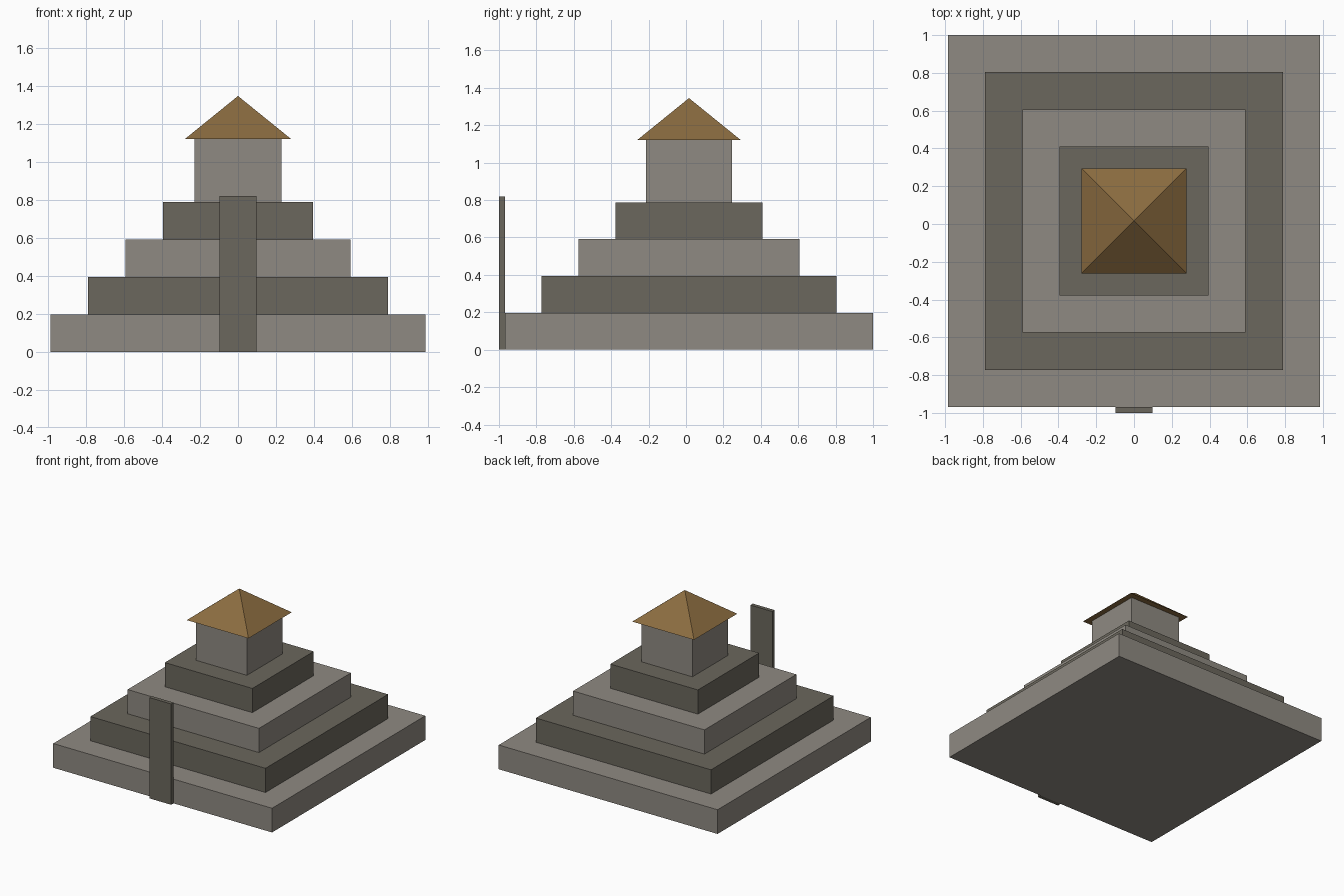
import bpy
import bmesh
from math import pi, sqrt
from mathutils import Matrix

cube = bpy.data.objects.get("Cube")
if cube:
    bpy.data.objects.remove(cube, do_unlink=True)


def material(name, rgb):
    mat = bpy.data.materials.new(name)
    mat.use_nodes = True
    colour = (*rgb, 1)
    mat.diffuse_color = colour
    bsdf = next(n for n in mat.node_tree.nodes if n.type == 'BSDF_PRINCIPLED')
    bsdf.inputs["Base Color"].default_value = colour
    bsdf.inputs["Roughness"].default_value = 0.9
    return mat


light_stone = material("light stone", (0.275, 0.254, 0.223))
dark_stone = material("dark stone", (0.147, 0.136, 0.109))
thatch = material("brown thatch", (0.258, 0.150, 0.051))


def finish(name, bm, mat):
    mesh = bpy.data.meshes.new(name)
    bm.to_mesh(mesh)
    bm.free()
    mesh.materials.append(mat)
    obj = bpy.data.objects.new(name, mesh)
    bpy.context.collection.objects.link(obj)
    return obj


def box(name, half_x, y0, y1, z0, z1, mat):
    bm = bmesh.new()
    place = Matrix.Translation((0, (y0 + y1) / 2, (z0 + z1) / 2))
    size = Matrix.Diagonal((2 * half_x, y1 - y0, z1 - z0, 1))
    bmesh.ops.create_cube(bm, size=1, matrix=place @ size)
    return finish(name, bm, mat)


def square_block(name, half, z0, z1, mat):
    return box(name, half, CENTRE_Y - half, CENTRE_Y + half, z0, z1, mat)


CENTRE_Y = 0.016
STEP = 0.197

# Four stacked terraces in alternating stone
for i in range(4):
    square_block(f"terrace_{i + 1}", STEP * (5 - i), STEP * i, STEP * (i + 1),
                 dark_stone if i % 2 else light_stone)

# Temple room on the top terrace
TOP = STEP * 4
EAVES = 1.12
square_block("temple_room", 0.23, TOP, EAVES, light_stone)

# Four-sided pyramid roof with overhanging eaves
ROOF_HALF, ROOF_HEIGHT = 0.278, 0.225
bm = bmesh.new()
bmesh.ops.create_cone(
    bm, cap_ends=True, segments=4, radius1=ROOF_HALF * sqrt(2), radius2=0,
    depth=ROOF_HEIGHT,
    matrix=Matrix.Translation((0, CENTRE_Y, EAVES + ROOF_HEIGHT / 2))
    @ Matrix.Rotation(pi / 4, 4, 'Z'))
bmesh.ops.remove_doubles(bm, verts=bm.verts, dist=0.0001)
finish("roof", bm, thatch)

# Upright stair slab against the front of the lowest terrace
box("stair_slab", 0.098, -1, CENTRE_Y - STEP * 5, 0, 0.82, dark_stone)
